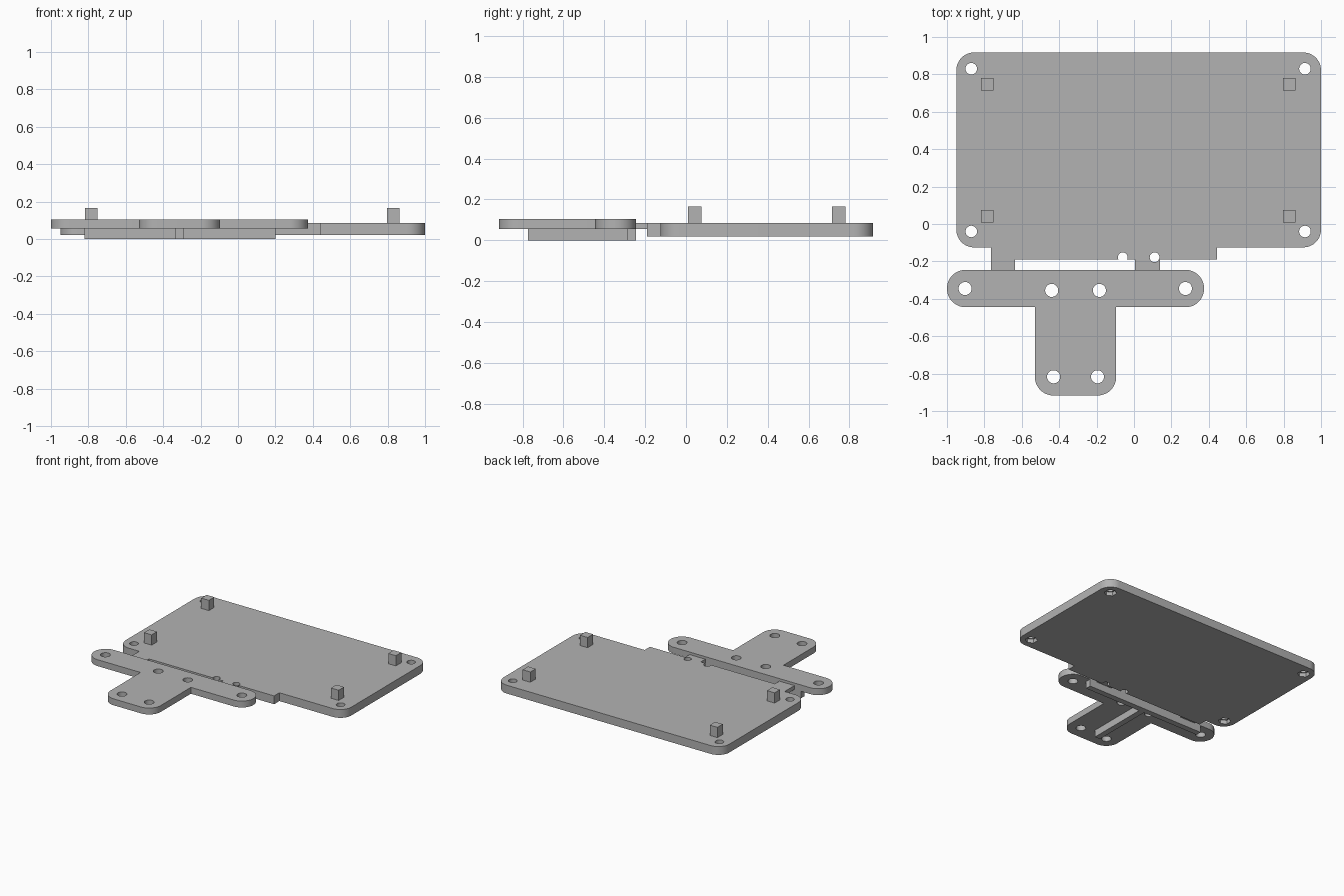
import bpy, bmesh, math
from mathutils import Vector

cube = bpy.data.objects.get("Cube")
if cube:
    bpy.data.objects.remove(cube, do_unlink=True)

grey = bpy.data.materials.new("plain grey")
grey.use_nodes = True
COLOUR = (0.45, 0.45, 0.45, 1)
grey.diffuse_color = COLOUR
grey.node_tree.nodes["Principled BSDF"].inputs["Base Color"].default_value = COLOUR


def link(name, bm):
    bmesh.ops.recalc_face_normals(bm, faces=bm.faces)
    mesh = bpy.data.meshes.new(name)
    bm.to_mesh(mesh)
    bm.free()
    mesh.materials.append(grey)
    obj = bpy.data.objects.new(name, mesh)
    bpy.context.collection.objects.link(obj)
    return obj


def slab(name, corners, z0, z1):
    """Extrude a right-angled outline of (x, y, corner radius)."""
    bm = bmesh.new()
    pts = []
    for i, (x, y, r) in enumerate(corners):
        p = Vector((x, y, z0))
        if r == 0:
            pts.append(p)
            continue
        to_prev = (Vector((*corners[i - 1][:2], z0)) - p).normalized()
        to_next = (Vector((*corners[(i + 1) % len(corners)][:2], z0)) - p).normalized()
        for k in range(13):
            t = k / 12 * math.pi / 2
            pts.append(p + r * (to_prev * (1 - math.sin(t)) + to_next * (1 - math.cos(t))))
    face = bm.faces.new([bm.verts.new(p) for p in pts])
    top = bmesh.ops.extrude_face_region(bm, geom=[face])["geom"]
    bmesh.ops.translate(bm, vec=(0, 0, z1 - z0),
                        verts=[v for v in top if isinstance(v, bmesh.types.BMVert)])
    return link(name, bm)


def box(name, x0, x1, y0, y1, z0, z1):
    return slab(name, [(x0, y0, 0), (x1, y0, 0), (x1, y1, 0), (x0, y1, 0)], z0, z1)


def drill(obj, centres, radius, z0=-0.1, z1=0.3, sides=32):
    """Cut round or polygonal holes."""
    bm = bmesh.new()
    for x, y in centres:
        made = bmesh.ops.create_cone(bm, cap_ends=True, segments=sides, radius1=radius,
                                     radius2=radius, depth=z1 - z0)
        bmesh.ops.translate(bm, vec=(x, y, (z0 + z1) / 2), verts=made["verts"])
    cutter = link("hole_cutter", bm)
    cutter.hide_render = True
    mod = obj.modifiers.new("holes", "BOOLEAN")
    mod.operation = "DIFFERENCE"
    mod.solver = "EXACT"
    mod.object = cutter
    select(obj)
    bpy.ops.object.modifier_apply(modifier=mod.name)
    bpy.data.objects.remove(cutter, do_unlink=True)


def select(obj):
    bpy.ops.object.select_all(action="DESELECT")
    obj.select_set(True)
    bpy.context.view_layer.objects.active = obj


# Large base plate with a front tab
BOTTOM, TOP = 0.02, 0.085
FRONT, TAB, BRACKET = -0.125, -0.19, -0.245
R = 0.095
plate = slab("base_plate", [
    (-0.95, FRONT, R), (-0.765, FRONT, 0), (-0.765, TAB, 0), (0.445, TAB, 0),
    (0.445, FRONT, 0), (1, FRONT, R), (1, 0.917, R), (-0.95, 0.917, R)], BOTTOM, TOP)
corner_holes = [(x, y) for x in (-0.87, 0.914) for y in (-0.04, 0.83)]
tie_holes = [(-0.06, -0.178), (0.11, -0.178)]
drill(plate, corner_holes, 0.031)
drill(plate, corner_holes, 0.045, z0=-0.1, z1=0.05, sides=6)
drill(plate, tie_holes, 0.026)

# Square pegs on the plate
for side, x in (("right", -0.785), ("left", 0.83)):
    for end, y in (("front", 0.042), ("back", 0.748)):
        box(f"peg_{end}_{side}", x - 0.033, x + 0.033, y - 0.033, y + 0.033, TOP, 0.165)

# Thin links joining the plate to the bracket
box("link_right", -0.765, -0.635, BRACKET, TAB, 0.055, TOP)
link_left = box("link_left", 0.005, 0.14, BRACKET, TAB, 0.055, TOP)
drill(link_left, tie_holes[1:], 0.026)

# T-shaped bracket
ARM = -0.445
bracket = slab("t_bracket", [
    (-1, BRACKET, 0.0995), (-1, ARM, 0.0995), (-0.53, ARM, 0), (-0.53, -0.917, 0.1),
    (-0.095, -0.917, 0.1), (-0.095, ARM, 0), (0.375, ARM, 0.0995),
    (0.375, BRACKET, 0.0995)], 0.055, 0.105)
drill(bracket, [(-0.903, -0.345), (0.275, -0.345), (-0.44, -0.355), (-0.185, -0.355),
                (-0.43, -0.817), (-0.195, -0.817)], 0.035)

# Stiffening ribs under the bracket
box("cross_rib", -0.82, 0.2, -0.29, BRACKET, 0, 0.055)
box("stem_rib", -0.335, -0.29, -0.775, -0.29, 0, 0.055)

for obj in (plate, link_left, bracket):
    select(obj)
    bpy.ops.object.shade_smooth_by_angle(angle=math.radians(30))
